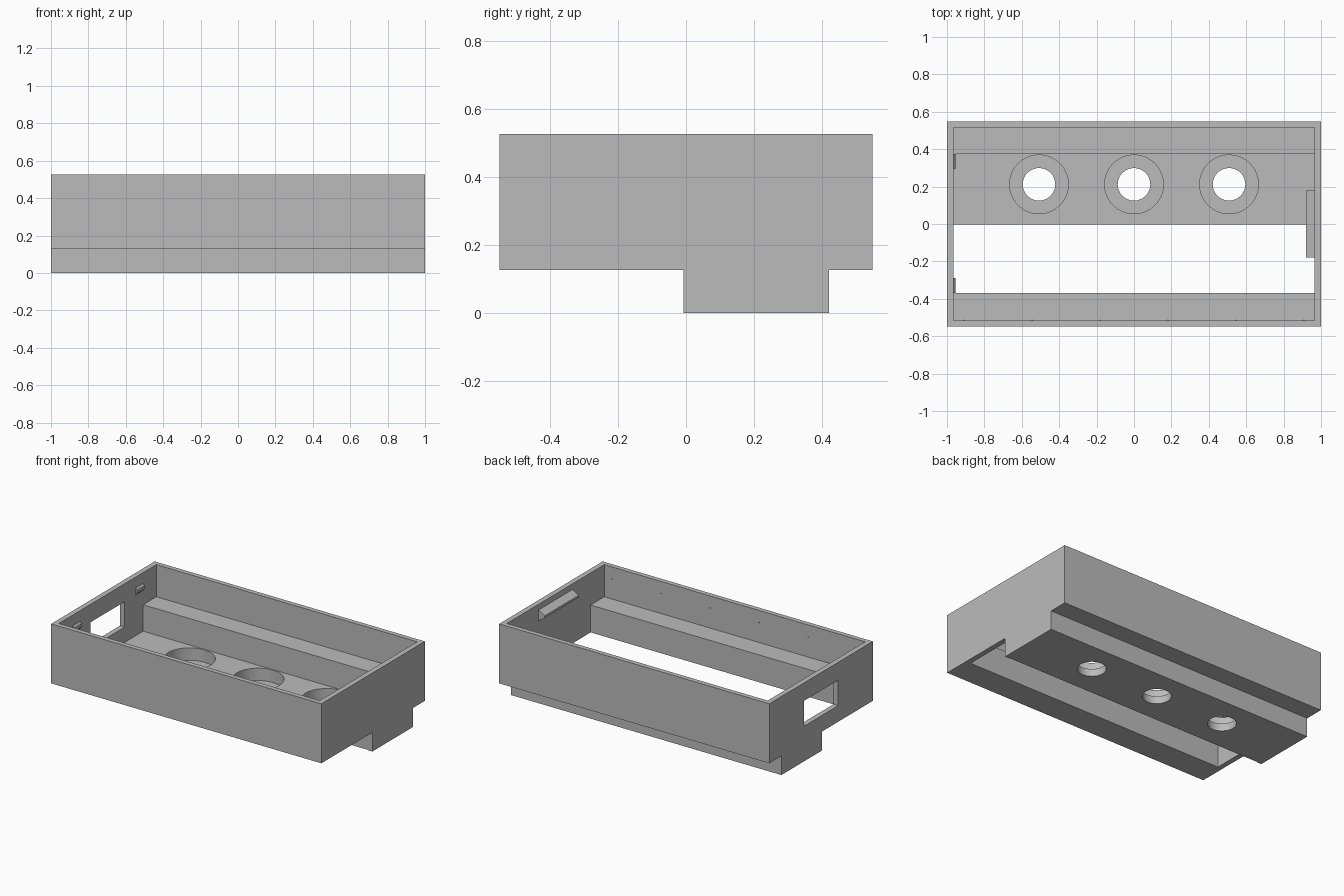
import bpy
import bmesh
from mathutils import Matrix, Vector

old = bpy.data.objects.get("Cube")
if old:
    bpy.data.objects.remove(old)

grey = bpy.data.materials.new("plain grey")
grey.use_nodes = True
grey.diffuse_color = (0.5, 0.5, 0.5, 1)
grey.node_tree.nodes["Principled BSDF"].inputs["Base Color"].default_value = grey.diffuse_color


def finish(bm, name):
    """Turn a bmesh into a named grey object."""
    bmesh.ops.recalc_face_normals(bm, faces=bm.faces)
    mesh = bpy.data.meshes.new(name)
    bm.to_mesh(mesh)
    bm.free()
    mesh.materials.append(grey)
    obj = bpy.data.objects.new(name, mesh)
    bpy.context.scene.collection.objects.link(obj)
    return obj


def prism(name, points, direction):
    """Extrude a closed outline of 3D points along a direction."""
    bm = bmesh.new()
    face = bm.faces.new([bm.verts.new(p) for p in points])
    out = bmesh.ops.extrude_face_region(bm, geom=[face])
    moved = [v for v in out["geom"] if isinstance(v, bmesh.types.BMVert)]
    bmesh.ops.translate(bm, vec=Vector(direction), verts=moved)
    return finish(bm, name)


def box(name, low, high):
    (x0, y0, z0), (x1, y1, z1) = low, high
    base = [(x0, y0, z0), (x1, y0, z0), (x1, y1, z0), (x0, y1, z0)]
    return prism(name, base, (0, 0, z1 - z0))


def cylinder(name, x, y, z0, z1, radius):
    bm = bmesh.new()
    bmesh.ops.create_cone(bm, cap_ends=True, segments=64, radius1=radius, radius2=radius,
                          depth=z1 - z0, matrix=Matrix.Translation((x, y, (z0 + z1) / 2)))
    return finish(bm, name)


def cut(target, cutter):
    cutter.hide_render = True
    bpy.context.view_layer.objects.active = target
    mod = target.modifiers.new("cut", 'BOOLEAN')
    mod.operation, mod.solver, mod.object = 'DIFFERENCE', 'EXACT', cutter
    bpy.ops.object.modifier_apply(modifier=mod.name)
    bpy.data.objects.remove(cutter)


# Tray body: stepped side profile run along the full length
STEP, TOP, HALF, IN = 0.127, 0.525, 0.547, 0.965
profile = [(-HALF, STEP), (-0.008, STEP), (-0.008, 0), (0.42, 0),
           (0.42, STEP), (HALF, STEP), (HALF, TOP), (-HALF, TOP)]
body = prism("tray_body", [(-1, y, z) for y, z in profile], (2, 0, 0))

# Upper cavity, lower cavity and the open slot in the floor
cut(body, box("upper_cavity", (-IN, -0.515, 0.31), (IN, 0.515, 0.7)))
cut(body, box("lower_cavity", (-IN, -0.37, 0.133), (IN, 0.375, 0.6)))
cut(body, box("floor_slot", (-IN, -0.37, -0.1), (IN, -0.004, 0.4)))

# Three counterbored holes
for x in (-0.508, 0, 0.508):
    cut(body, cylinder("counterbore", x, 0.212, 0.05, 0.3, 0.157))
    cut(body, cylinder("through_hole", x, 0.212, -0.1, 0.2, 0.087))

# Rectangular window in one end wall
cut(body, box("end_window", (-1.1, -0.18, 0.235), (-0.9, 0.18, 0.405)))

bpy.ops.object.select_all(action='DESELECT')
body.select_set(True)
bpy.context.view_layer.objects.active = body
bpy.ops.object.shade_smooth_by_angle(angle=0.52)

# Latch ridge opposite the window
ridge = [(0.97, 0.49), (0.92, 0.46), (0.92, 0.445), (0.97, 0.41)]
prism("latch_ridge", [(x, -0.18, z) for x, z in ridge], (0, 0.36, 0))

# Two small nubs on the window wall
nub = [(-0.97, 0.46), (-0.954, 0.44), (-0.954, 0.42), (-0.97, 0.4)]
for side, y in (("front", -0.37), ("back", 0.295)):
    prism(side + "_nub", [(x, y, z) for x, z in nub], (0, 0.08, 0))

# Row of tiny pips inside the front wall
for i in range(6):
    bm = bmesh.new()
    bmesh.ops.create_icosphere(bm, subdivisions=1, radius=0.004,
                               matrix=Matrix.Translation((0.363 * (i - 2.5), -0.515, 0.445)))
    finish(bm, f"wall_pip_{i + 1}")
